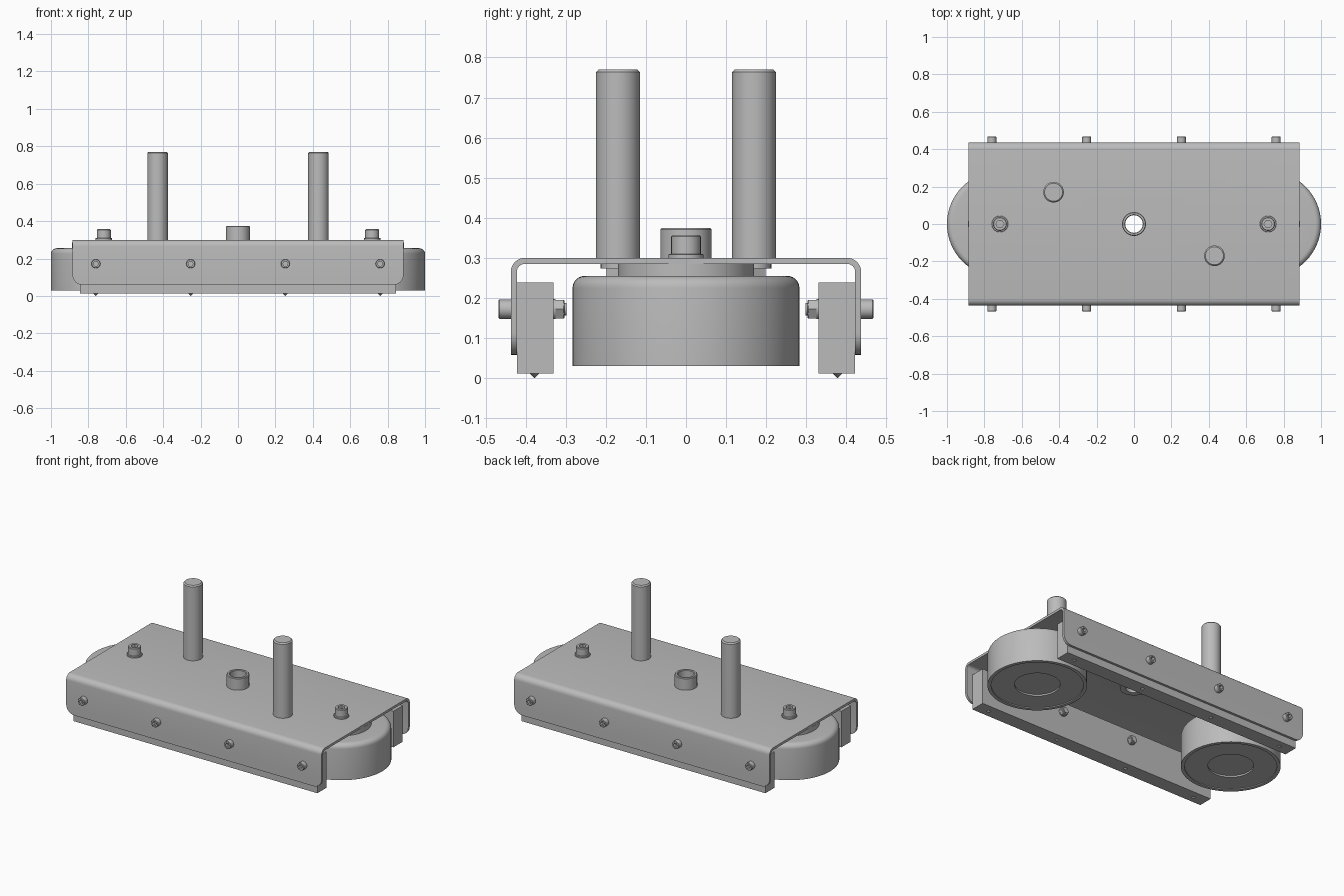
import bpy, bmesh
from math import pi, cos, sin, radians
from mathutils import Matrix

cube = bpy.data.objects.get("Cube")
if cube:
    bpy.data.objects.remove(cube)

grey = bpy.data.materials.new("steel grey")
grey.use_nodes = True
grey.diffuse_color = (0.5, 0.5, 0.5, 1)
grey.node_tree.nodes["Principled BSDF"].inputs["Base Color"].default_value = (0.5, 0.5, 0.5, 1)


def smooth(obj):
    obj.data.shade_smooth()
    obj.data.set_sharp_from_angle(angle=radians(30))


def finish(bm, name):
    bmesh.ops.remove_doubles(bm, verts=bm.verts, dist=1e-5)
    bmesh.ops.recalc_face_normals(bm, faces=bm.faces)
    mesh = bpy.data.meshes.new(name)
    bm.to_mesh(mesh)
    bm.free()
    mesh.materials.append(grey)
    obj = bpy.data.objects.new(name, mesh)
    bpy.context.collection.objects.link(obj)
    smooth(obj)
    return obj


def lathe(name, profile, place, closed=False, n=24):
    """Turn (radius, height[, hex]) points; hex points follow a hexagon."""
    bm = bmesh.new()
    rings = []
    for r, z, *is_hex in profile:
        ring = []
        for i in range(n):
            a = 2 * pi * i / n
            k = cos(pi / 6) / cos(a % (pi / 3) - pi / 6) if is_hex else 1
            ring.append(bm.verts.new((r * k * cos(a), r * k * sin(a), z)))
        rings.append(ring)
    pairs = list(zip(rings, rings[1:]))
    if closed:
        pairs.append((rings[-1], rings[0]))
    for low, high in pairs:
        for i in range(n):
            j = (i + 1) % n
            bm.faces.new((low[i], low[j], high[j], high[i]))
    bm.transform(place)
    return finish(bm, name)


def socket_head(r, z0, z1):
    h, bevel = r * 0.58, r * 0.1
    floor = z0 + (z1 - z0) * 0.4
    return [(0, z0), (r, z0), (r, z1 - bevel), (r - bevel, z1),
            (h, z1, True), (h, floor, True), (0, floor)]


def rod(r, z0, z1, bevel=0.004):
    return [(0, z0), (r, z0), (r, z1 - bevel), (r - bevel, z1), (0, z1)]


def arc(cx, cy, r, a0, a1, n=6):
    return [(cx + r * cos(radians(a0 + (a1 - a0) * i / n)),
             cy + r * sin(radians(a0 + (a1 - a0) * i / n))) for i in range(n + 1)]


# Folded channel plate, with rounded flange corners and a centre hole
HALF, SIDE, TOP, LOW, THICK = 0.885, 0.437, 0.3, 0.058, 0.015
half = [(SIDE - THICK, LOW), (SIDE, LOW)] + arc(SIDE - 0.035, TOP - 0.035, 0.035, 0, 90)
inner = arc(SIDE - 0.035, TOP - 0.035, 0.02, 90, 0)
outline = half + [(-y, z) for y, z in reversed(half)]
outline += [(-y, z) for y, z in reversed(inner)] + inner
bm = bmesh.new()
face = bm.faces.new([bm.verts.new((-HALF, y, z)) for y, z in outline])
moved = bmesh.ops.extrude_face_region(bm, geom=[face])["geom"]
bmesh.ops.translate(bm, vec=(2 * HALF, 0, 0),
                    verts=[v for v in moved if isinstance(v, bmesh.types.BMVert)])
corners = [e for e in bm.edges
           if all(abs(v.co.z - LOW) < 1e-4 for v in e.verts)
           and abs(e.verts[0].co.x - e.verts[1].co.x) < 1e-4]
bmesh.ops.bevel(bm, geom=corners, offset=0.055, segments=8, profile=0.5, affect='EDGES')
plate = finish(bm, "channel_plate")
cutter = lathe("hole_cutter", [(0, 0.2), (0.05, 0.2), (0.05, 0.4), (0, 0.4)],
               Matrix.Identity(4), n=48)
cutter.hide_render = True
cut = plate.modifiers.new("hole", 'BOOLEAN')
cut.operation, cut.solver, cut.object = 'DIFFERENCE', 'EXACT', cutter
bpy.context.view_layer.objects.active = plate
bpy.ops.object.modifier_apply(modifier=cut.name)
bpy.data.objects.remove(cutter)
smooth(plate)

# Centre bushing with a thin flange below the plate
lathe("centre_bushing",
      [(0.047, 0.277), (0.08, 0.277), (0.08, 0.285), (0.064, 0.285),
       (0.064, 0.371), (0.06, 0.375), (0.05, 0.375), (0.047, 0.372)],
      Matrix.Identity(4), closed=True, n=48)

# Pot magnets with mounting bolts
magnet = [(0, 0.046), (0.13, 0.046), (0.13, 0.036), (0.262, 0.036), (0.262, 0.03), (0.283, 0.03)]
magnet += arc(0.253, 0.225, 0.03, 0, 90)
magnet += [(0.17, 0.255), (0.17, 0.285), (0, 0.285)]
for s, side in ((1, "left"), (-1, "right")):
    place = Matrix.Translation((s * 0.717, 0, 0))
    lathe(side + "_magnet", magnet, place, n=64)
    lathe(side + "_magnet_washer", rod(0.044, 0.298, 0.31, 0.002), place)
    lathe(side + "_magnet_bolt", socket_head(0.037, 0.31, 0.357), place)

    # Upright handle posts and their fixings under the plate
    place = Matrix.Translation((s * 0.43, -s * 0.17, 0))
    lathe(side + "_post", rod(0.055, 0.299, 0.77, 0.007), place, n=40)
    lathe(side + "_post_washer", rod(0.043, 0.274, 0.286, 0.001), place)
    lathe(side + "_post_nut", [(0, 0.253), (0.032, 0.253, True),
                               (0.032, 0.275, True), (0, 0.275)], place)

# Side bars with cross bolts and pointed set screws
for s, side in ((1, "back"), (-1, "front")):
    bm = bmesh.new()
    bmesh.ops.create_cube(bm, size=1, matrix=Matrix.Translation((0, s * 0.376, 0.125))
                          @ Matrix.Diagonal((1.69, 0.091, 0.226, 1)))
    finish(bm, side + "_bar")
    for i, x in enumerate((-0.76, -0.253, 0.253, 0.76)):
        tag = f"{side}_%s_{i + 1}"
        place = Matrix.Translation((x, 0, 0.172)) @ Matrix.Rotation(-s * pi / 2, 4, 'X')
        lathe(tag % "bolt_head", socket_head(0.024, 0.435, 0.468), place)
        lathe(tag % "bolt_shank", rod(0.016, 0.298, 0.34, 0), place)
        lathe(tag % "bolt_nut", [(0, 0.303), (0.022, 0.303), (0.027, 0.306, True),
                                 (0.027, 0.326, True), (0, 0.326)], place)
        lathe(tag % "bolt_washer", rod(0.025, 0.325, 0.332, 0), place)
        lathe(tag % "set_screw", [(0, 0), (0.013, 0.013), (0.013, 0.03), (0, 0.03)],
              Matrix.Translation((x, s * 0.378, 0)))
